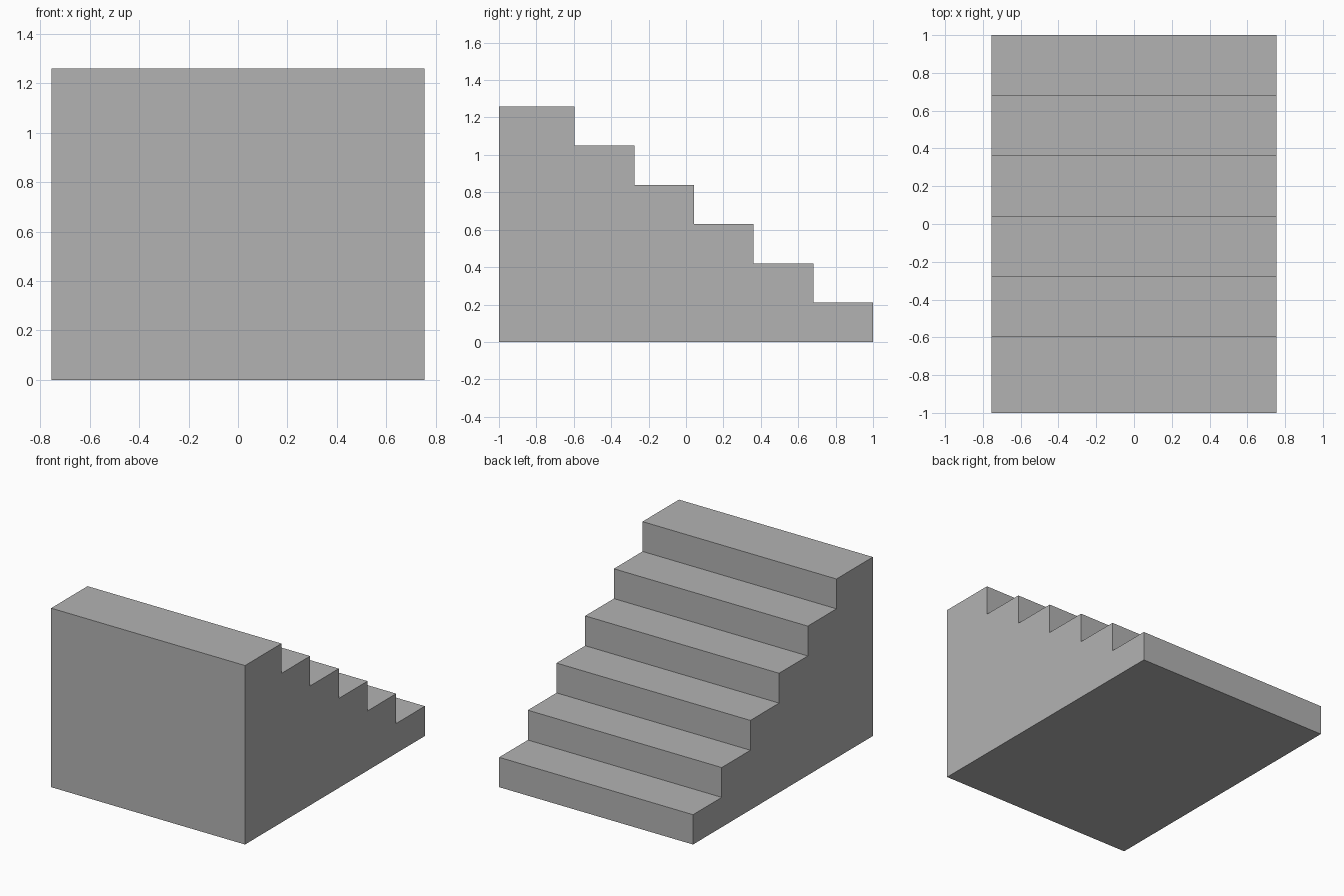
import bpy
import bmesh

if "Cube" in bpy.data.objects:
    bpy.data.objects.remove(bpy.data.objects["Cube"])

STEPS = 6
HALF_WIDTH = 0.755
RISE = 0.21
TREAD = 0.319   # depth of each step; the top landing takes the rest

grey = bpy.data.materials.new("plain_grey")
grey.diffuse_color = (0.45, 0.45, 0.45, 1)
grey.use_nodes = True
grey.node_tree.nodes["Principled BSDF"].inputs["Base Color"].default_value = grey.diffuse_color

# Side profile (y, z): flat base, then climbing from the low end to the landing
profile = [(-1, 0), (1, 0)]
for i in range(STEPS):
    near = 1 - i * TREAD
    far = -1 if i == STEPS - 1 else near - TREAD
    z = (i + 1) * RISE
    profile += [(near, z), (far, z)]

# Extrude the profile across the width
bm = bmesh.new()
side = bm.faces.new([bm.verts.new((-HALF_WIDTH, y, z)) for y, z in profile])
extruded = bmesh.ops.extrude_face_region(bm, geom=[side], use_keep_orig=True)
moved = [v for v in extruded["geom"] if isinstance(v, bmesh.types.BMVert)]
bmesh.ops.translate(bm, verts=moved, vec=(2 * HALF_WIDTH, 0, 0))
bmesh.ops.recalc_face_normals(bm, faces=bm.faces)

mesh = bpy.data.meshes.new("staircase")
bm.to_mesh(mesh)
bm.free()
mesh.materials.append(grey)
bpy.context.collection.objects.link(bpy.data.objects.new("staircase", mesh))
